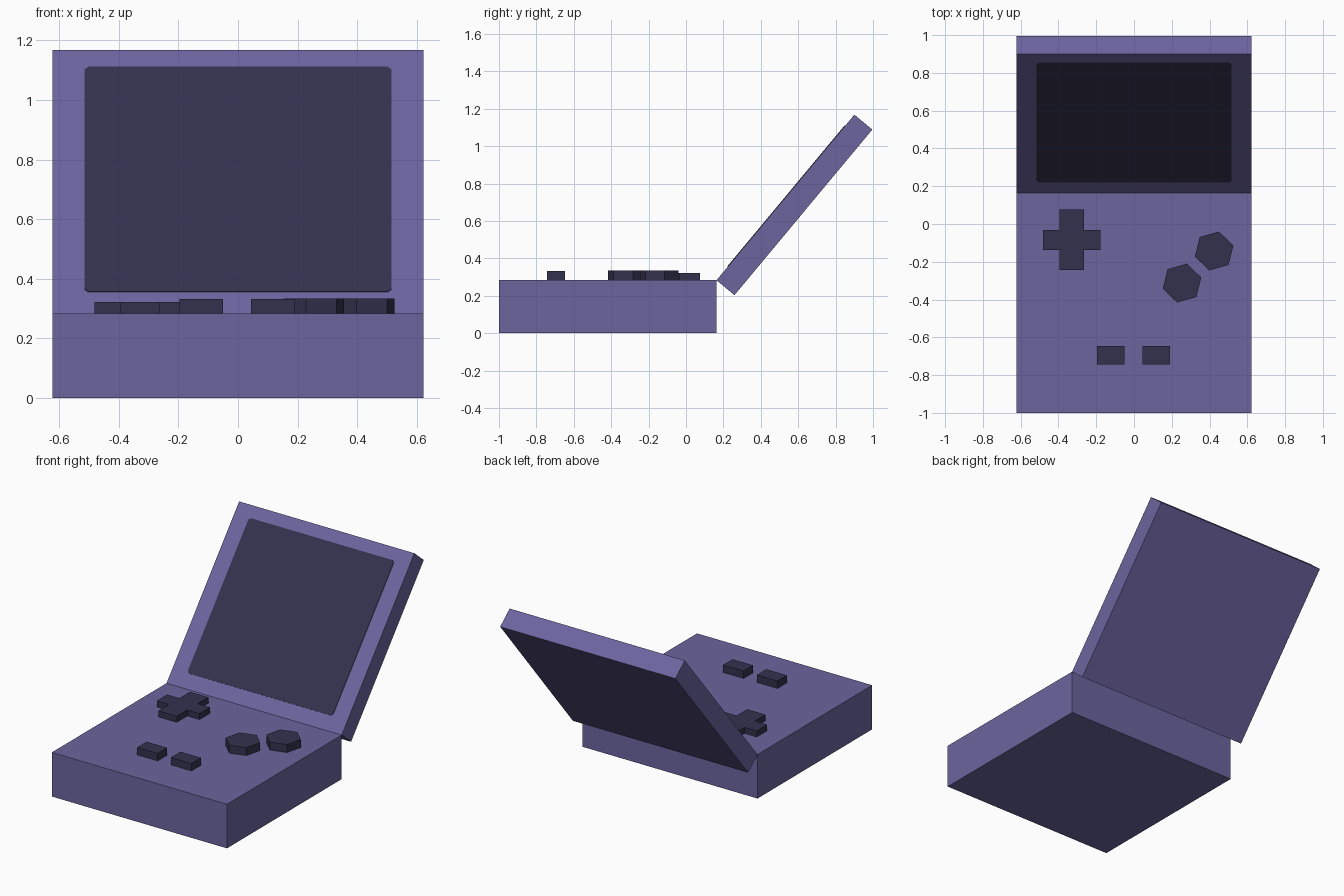
import bpy, bmesh, math
from mathutils import Matrix, Vector

if "Cube" in bpy.data.objects:
    bpy.data.objects.remove(bpy.data.objects["Cube"])


def material(name, rgb):
    m = bpy.data.materials.new(name)
    m.diffuse_color = (*rgb, 1)
    m.use_nodes = True
    m.node_tree.nodes["Principled BSDF"].inputs["Base Color"].default_value = m.diffuse_color
    return m


PURPLE = material("purple_plastic", (0.15, 0.128, 0.345))
DARK = material("dark_plastic", (0.034, 0.031, 0.076))


def prism(name, outline, z0, z1, mat, matrix=None):
    """Extrude a 2D outline from z0 to z1, then place it with a matrix."""
    bm = bmesh.new()
    face = bm.faces.new([bm.verts.new((x, y, z0)) for x, y in outline])
    top = bmesh.ops.extrude_face_region(bm, geom=[face])["geom"]
    bmesh.ops.translate(bm, vec=(0, 0, z1 - z0),
                        verts=[v for v in top if isinstance(v, bmesh.types.BMVert)])
    bmesh.ops.recalc_face_normals(bm, faces=bm.faces)
    if matrix:
        bm.transform(matrix)
    me = bpy.data.meshes.new(name)
    bm.to_mesh(me)
    bm.free()
    me.materials.append(mat)
    ob = bpy.data.objects.new(name, me)
    bpy.context.collection.objects.link(ob)
    return ob


def rect(x0, x1, y0, y1, c=0):
    """Rectangle outline, with corners cut by c when given."""
    if not c:
        return [(x0, y0), (x1, y0), (x1, y1), (x0, y1)]
    return [(x0 + c, y0), (x1 - c, y0), (x1, y0 + c), (x1, y1 - c),
            (x1 - c, y1), (x0 + c, y1), (x0, y1 - c), (x0, y0 + c)]


W, TOP = 0.622, 0.283

# Base block
prism("base", rect(-W, W, -1, 0.163), 0, TOP, PURPLE)

# Lid: local y runs up the lid, local z is its front face normal
tilt = math.atan2(0.885, 0.737)
lid_matrix = Matrix.Translation((0, 0.163, TOP)) @ Matrix.Rotation(tilt, 4, "X")
prism("lid", rect(-W, W, 0, 1.152), -0.125, 0, PURPLE, lid_matrix)
prism("screen", rect(-0.516, 0.516, 0.093, 1.076, 0.013), -0.002, 0.003, DARK, lid_matrix)

# Direction pad
cx, cy = -0.329, -0.084
ax, ay, bx, by = 0.152, 0.053, 0.065, 0.16
cross = [(ax, -ay), (ax, ay), (bx, ay), (bx, by), (-bx, by), (-bx, ay),
         (-ax, ay), (-ax, -ay), (-bx, -ay), (-bx, -by), (bx, -by), (bx, -ay)]
prism("direction_pad", [(cx + x, cy + y) for x, y in cross], TOP - 0.01, 0.322, DARK)

# Hexagonal action buttons
for i, (x, y) in enumerate([(0.424, -0.143), (0.254, -0.313)]):
    hexagon = [(x + 0.106 * math.cos(math.radians(16 + 60 * k)),
                y + 0.106 * math.sin(math.radians(16 + 60 * k))) for k in range(6)]
    prism(f"action_button_{i + 1}", hexagon, TOP - 0.01, 0.334, DARK)

# Small menu buttons
for i, x in enumerate([-0.123, 0.117]):
    prism(f"menu_button_{i + 1}", rect(x - 0.073, x + 0.073, -0.743, -0.647),
          TOP - 0.01, 0.331, DARK)
